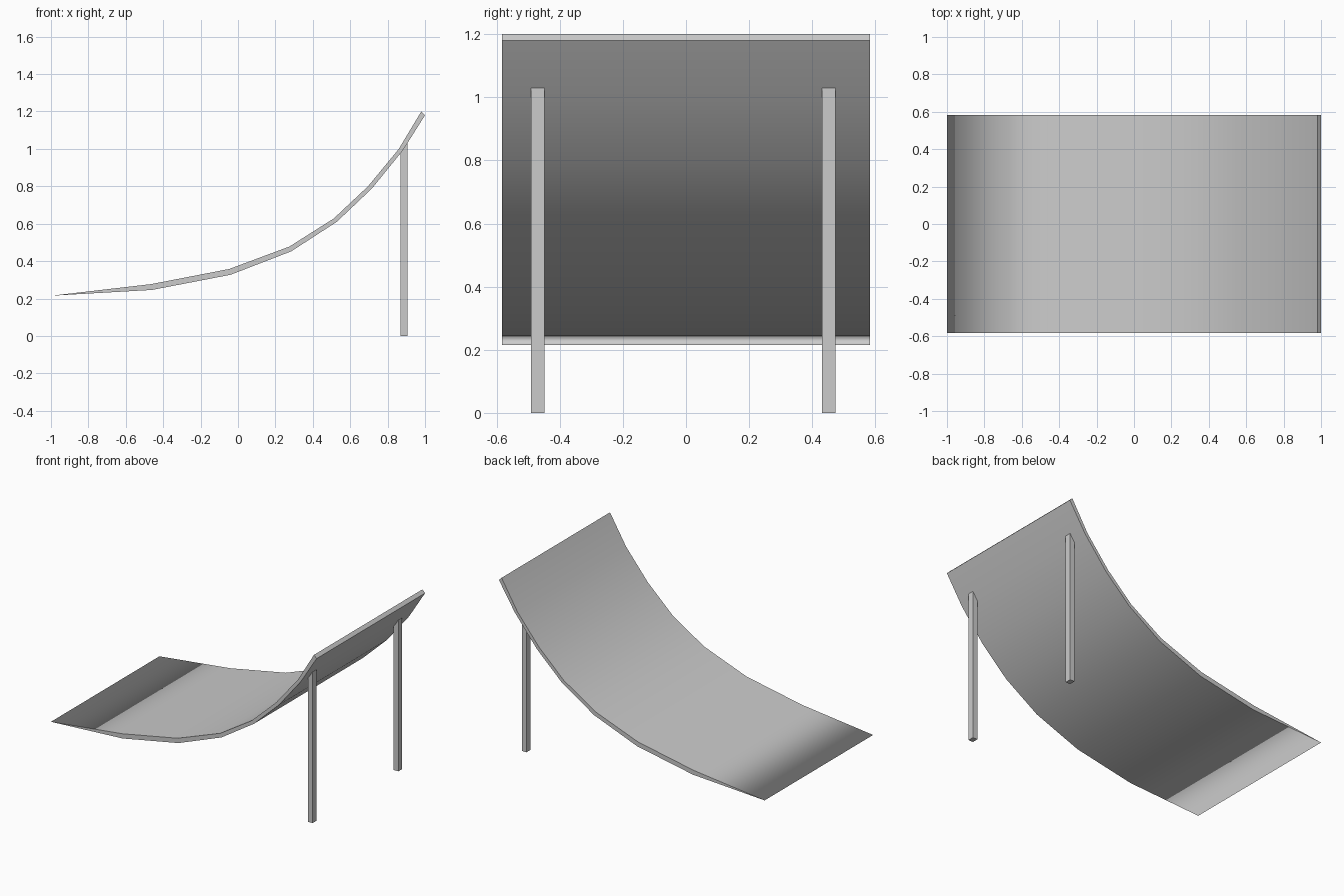
import bpy
import bmesh

cube = bpy.data.objects.get("Cube")
if cube:
    bpy.data.objects.remove(cube)

grey = bpy.data.materials.new("plain grey")
grey.use_nodes = True
colour = (0.6, 0.6, 0.6, 1)
grey.diffuse_color = colour
grey.node_tree.nodes["Principled BSDF"].inputs["Base Color"].default_value = colour


def extrude_profile(name, profile, y0, y1):
    """Sweep a closed x-z outline along y."""
    mesh = bpy.data.meshes.new(name)
    bm = bmesh.new()
    face = bm.faces.new([bm.verts.new((x, y0, z)) for x, z in profile])
    swept = bmesh.ops.extrude_face_region(bm, geom=[face])
    for v in swept["geom"]:
        if isinstance(v, bmesh.types.BMVert):
            v.co.y = y1
    bmesh.ops.recalc_face_normals(bm, faces=bm.faces)
    bm.to_mesh(mesh)
    bm.free()
    mesh.materials.append(grey)
    obj = bpy.data.objects.new(name, mesh)
    bpy.context.collection.objects.link(obj)
    return obj


# Curved ramp slab, tapering to a thin lip at the low end
top = [(-1, 0.215), (-0.465, 0.277), (-0.047, 0.358), (0.275, 0.478),
       (0.512, 0.628), (0.695, 0.8), (0.86, 1.0), (0.98, 1.2)]
under = [(1, 1.18), (0.88, 0.99), (0.715, 0.787), (0.528, 0.61),
         (0.284, 0.452), (-0.04, 0.327), (-0.46, 0.246)]
ramp = extrude_profile("ramp", top + under, -0.583, 0.583)

# Smooth deck and underside, including round the lip; crisp sides and high end
bm = bmesh.new()
bm.from_mesh(ramp.data)
for f in bm.faces:
    f.smooth = True
for e in bm.edges:
    on_side = abs(e.verts[0].co.y - e.verts[1].co.y) < 0.01
    e.smooth = not on_side and e.verts[0].co.x < 0.95
bm.to_mesh(ramp.data)
bm.free()

# Two square posts, cut on the slant where they meet the underside
post = [(0.87, 0), (0.905, 0), (0.905, 1.04), (0.87, 0.985)]
for name, y in (("right_post", -0.47), ("left_post", 0.452)):
    extrude_profile(name, post, y - 0.021, y + 0.021)
